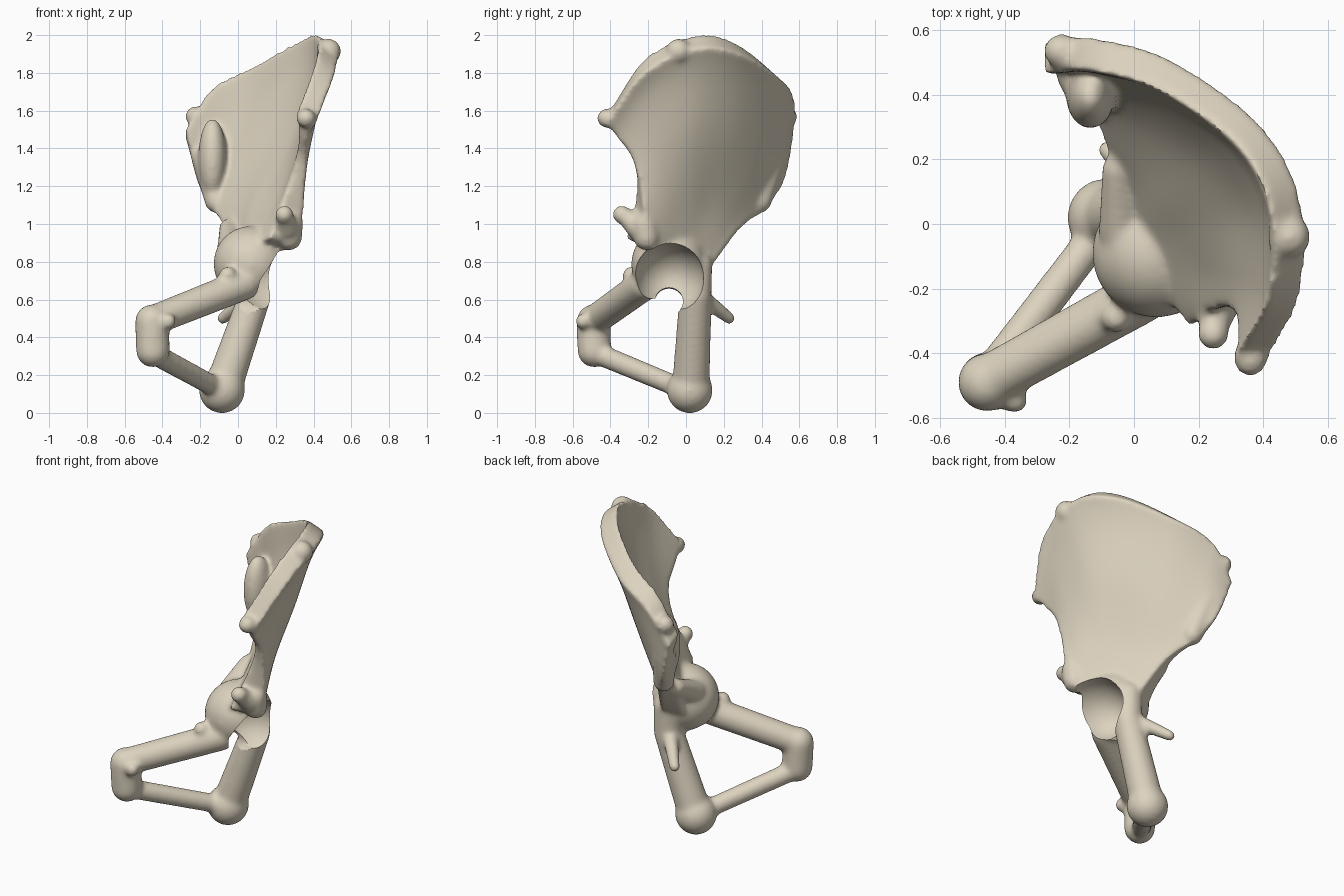
import bpy, bmesh
from mathutils import Vector, Matrix

if "Cube" in bpy.data.objects:
    bpy.data.objects.remove(bpy.data.objects["Cube"])

bm = bmesh.new()


def ball(c, r, s=(1, 1, 1), target=None):
    m = Matrix.Translation(c) @ Matrix.Diagonal((*s, 1))
    bmesh.ops.create_uvsphere(target or bm, u_segments=32, v_segments=20, radius=r, matrix=m)


def limb(a, b, r1, r2):
    """Tapered rod with round ends."""
    a, b = Vector(a), Vector(b)
    d = b - a
    m = Matrix.Translation((a + b) / 2) @ d.to_track_quat('Z', 'Y').to_matrix().to_4x4()
    bmesh.ops.create_cone(bm, cap_ends=True, segments=32, radius1=r1, radius2=r2,
                          depth=d.length, matrix=m)
    ball(a, r1)
    ball(b, r2)


def spline(pts, t):
    """Catmull-Rom point at t in 0..1."""
    n = len(pts) - 1
    i = min(int(t * n), n - 1)
    u = t * n - i
    p1, p2 = pts[i], pts[i + 1]
    p0 = pts[i - 1] if i else p1 * 2 - p2
    p3 = pts[i + 2] if i + 2 <= n else p2 * 2 - p1
    return 0.5 * (2 * p1 + (p2 - p0) * u + (2 * p0 - 5 * p1 + 4 * p2 - p3) * u * u
                  + (3 * p1 - p0 - 3 * p2 + p3) * u ** 3)


# Wing: lofted rows from socket to crest, front edge to back edge
rows = [
    [(.25, -.26, .9), (.18, -.18, .87), (.12, -.09, .85), (.08, -.02, .83), (.05, .03, .81), (.03, .07, .79), (.02, .1, .76)],
    [(.305, -.25, 1.16), (.27, -.14, 1.15), (.2, -.02, 1.13), (.12, .08, 1.1), (.05, .16, 1.05), (-.01, .22, 1.01), (-.05, .26, .98)],
    [(.335, -.28, 1.34), (.36, -.15, 1.45), (.34, .03, 1.5), (.23, .19, 1.45), (.07, .31, 1.32), (-.06, .38, 1.2), (-.14, .41, 1.09)],
    [(.345, -.36, 1.46), (.42, -.19, 1.68), (.42, .04, 1.77), (.31, .24, 1.74), (.1, .40, 1.59), (-.09, .48, 1.44), (-.215, .5, 1.24)],
    [(.36, -.42, 1.56), (.465, -.22, 1.84), (.47, .05, 1.965), (.36, .27, 1.935), (.1, .46, 1.8), (-.13, .525, 1.69), (-.28, .515, 1.48)],
]
rows = [[Vector(p) for p in r] for r in rows]
half = [Vector((h, 0, 0)) for h in (.105, .055, .03, .03, .055)]
NU, NV = 60, 50
grid = [[spline([spline(r, i / NU) for r in rows], j / NV) for i in range(NU + 1)]
        for j in range(NV + 1)]
sides = [[], []]
for j in range(NV + 1):
    h = spline(half, j / NV).x
    for k in (0, 1):
        sides[k].append([])
    for i in range(NU + 1):
        du = grid[j][min(i + 1, NU)] - grid[j][max(i - 1, 0)]
        dv = grid[min(j + 1, NV)][i] - grid[max(j - 1, 0)][i]
        n = du.cross(dv).normalized()
        n.z -= .45 * (j / NV) ** 8      # outer lip of the crest sits lower
        thin = h * (1 - .35 * (1 - j / NV) ** 4 * (i / NU))
        for k, s in ((0, 1), (1, -1)):
            sides[k][j].append(bm.verts.new(grid[j][i] + n * thin * s))
for j in range(NV):
    for i in range(NU):
        for k in (0, 1):
            q = sides[k]
            f = [q[j][i], q[j][i + 1], q[j + 1][i + 1], q[j + 1][i]]
            bm.faces.new(f if k == 0 else f[::-1])
a, b = sides
ring = ([(0, i) for i in range(NU)] + [(j, NU) for j in range(NV)]
        + [(NV, i) for i in range(NU, 0, -1)] + [(j, 0) for j in range(NV, 0, -1)])
for (j, i), (l, k) in zip(ring, ring[1:] + ring[:1]):
    bm.faces.new([a[l][k], a[j][i], b[j][i], b[l][k]])

# Socket body, its front roof and rear root
ball((.07, -.09, .79), .2)
limb((.275, -.22, 1.0), (.27, -.21, .93), .07, .07)
limb((.09, .06, .78), (.09, .05, .62), .08, .085)
limb((-.04, -.02, .88), (-.05, .17, .98), .07, .05)

# Upper bar, front body, lower bar, rear column and seat knob
limb((.03, -.22, .68), (-.45, -.485, .49), .085, .08)
limb((-.455, -.49, .485), (-.45, -.485, .33), .09, .09)
limb((-.44, -.46, .31), (-.09, .0, .12), .058, .055)
limb((.09, .05, .62), (-.08, .025, .13), .086, .1)
ball((-.085, .02, .12), .122)

# Rear spike
limb((.04, .1, .6), (-.08, .23, .5), .045, .033)

# Knobs and landmarks
for c, r in [((.36, -.42, 1.56), .052), ((.245, -.34, 1.05), .05),
             ((-.055, -.29, .73), .047), ((-.37, -.545, .485), .043),
             ((.48, -.04, 1.915), .067), ((-.225, .535, 1.57), .055)]:
    ball(c, r)
limb((.245, -.33, 1.05), (.26, -.26, .98), .045, .06)

# Rear joint surface and thick rear corner
ball((-.135, .395, 1.35), 1, (.075, .1, .21))
limb((-.115, .39, 1.12), (-.17, .46, 1.34), .062, .07)

bmesh.ops.recalc_face_normals(bm, faces=bm.faces)
mesh = bpy.data.meshes.new("hip_bone")
bm.to_mesh(mesh)
bm.free()
bone = bpy.data.objects.new("hip_bone", mesh)
bpy.context.collection.objects.link(bone)

# Cup and lower notch cutter
cut = []
for name, c, r, s in [("cup_cutter", (.22, -.09, .71), .19, (1.3, 1, 1)),
                      ("notch_cutter", (.05, -.09, .59), .075, (4, 1, 1))]:
    cb = bmesh.new()
    ball(c, r, s, cb)
    cm = bpy.data.meshes.new(name)
    cb.to_mesh(cm)
    cb.free()
    o = bpy.data.objects.new(name, cm)
    bpy.context.collection.objects.link(o)
    o.hide_render = True
    cut.append(o)

# Fuse everything, soften, then carve
rm = bone.modifiers.new("fuse", 'REMESH')
rm.mode = 'VOXEL'
rm.voxel_size = .012
sm = bone.modifiers.new("soften", 'SMOOTH')
sm.factor = .5
sm.iterations = 18
for o in cut:
    m = bone.modifiers.new(o.name, 'BOOLEAN')
    m.operation = 'DIFFERENCE'
    m.solver = 'EXACT'
    m.object = o
bpy.context.view_layer.update()
done = bpy.data.meshes.new_from_object(bone.evaluated_get(bpy.context.evaluated_depsgraph_get()))
bone.modifiers.clear()
bone.data = done
for o in cut:
    bpy.data.objects.remove(o)

# Bone colour
mat = bpy.data.materials.new("bone")
mat.diffuse_color = (.72, .65, .52, 1)
mat.use_nodes = True
mat.node_tree.nodes["Principled BSDF"].inputs["Base Color"].default_value = mat.diffuse_color
done.materials.clear()
done.materials.append(mat)

# Stand on the ground, smooth shading
low = min(v.co.z for v in done.vertices)
done.transform(Matrix.Translation((0, 0, -low)))
bpy.context.view_layer.objects.active = bone
bone.select_set(True)
bpy.ops.object.shade_smooth_by_angle(angle=.9)
